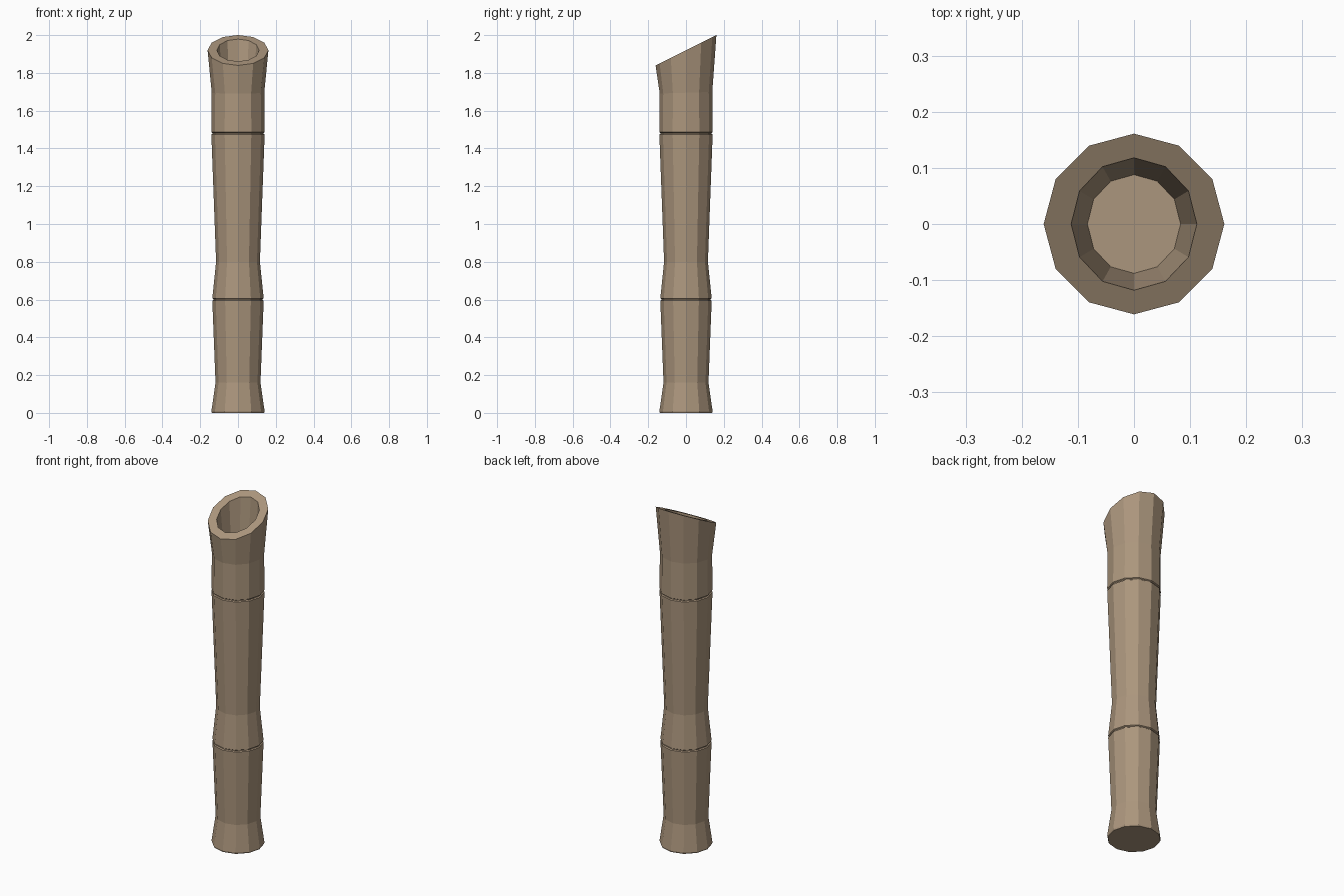
import bpy, bmesh, math

if "Cube" in bpy.data.objects:
    bpy.data.objects.remove(bpy.data.objects["Cube"])

SIDES = 12

# One flat bamboo colour
mat = bpy.data.materials.new("bamboo tan")
mat.diffuse_color = (0.41, 0.305, 0.205, 1)
mat.use_nodes = True
mat.node_tree.nodes["Principled BSDF"].inputs["Base Color"].default_value = mat.diffuse_color


def node(z, r):
    """Profile points of a narrow groove around a bamboo joint."""
    return [(r, r, z - 0.006, 0), (r - 0.006, r - 0.006, z - 0.002, 0),
            (r - 0.006, r - 0.006, z + 0.002, 0), (r, r, z + 0.006, 0)]


# Rings from the foot, up the outside, over the slanted rim and into the hollow:
# x radius, y radius, height at the centre, slope towards the back
rings = [(0.138, 0.138, 0.0, 0), (0.141, 0.141, 0.008, 0), (0.119, 0.119, 0.16, 0)]
rings += node(0.60, 0.136)
rings += [(0.116, 0.116, 0.80, 0)]
rings += node(1.48, 0.141)
rings += [(0.139, 0.139, 1.695, 0.03),
          (0.161, 0.161, 1.92, 0.5),
          (0.112, 0.118, 1.92, 0.5),
          (0.083, 0.088, 1.60, 0)]

# Bamboo stalk: bridge each ring to the next, then cap foot and hollow floor
bm = bmesh.new()
loops = []
for rx, ry, z, slope in rings:
    loop = []
    for i in range(SIDES):
        a = 2 * math.pi * i / SIDES
        y = ry * math.sin(a)
        loop.append(bm.verts.new((rx * math.cos(a), y, z + slope * y)))
    loops.append(loop)
for low, high in zip(loops, loops[1:]):
    for i in range(SIDES):
        j = (i + 1) % SIDES
        bm.faces.new((low[i], low[j], high[j], high[i]))
bm.faces.new(loops[0][::-1])
bm.faces.new(loops[-1])
bmesh.ops.recalc_face_normals(bm, faces=bm.faces)

mesh = bpy.data.meshes.new("bamboo_stalk")
bm.to_mesh(mesh)
bm.free()
mesh.materials.append(mat)
bpy.context.collection.objects.link(bpy.data.objects.new("bamboo_stalk", mesh))
